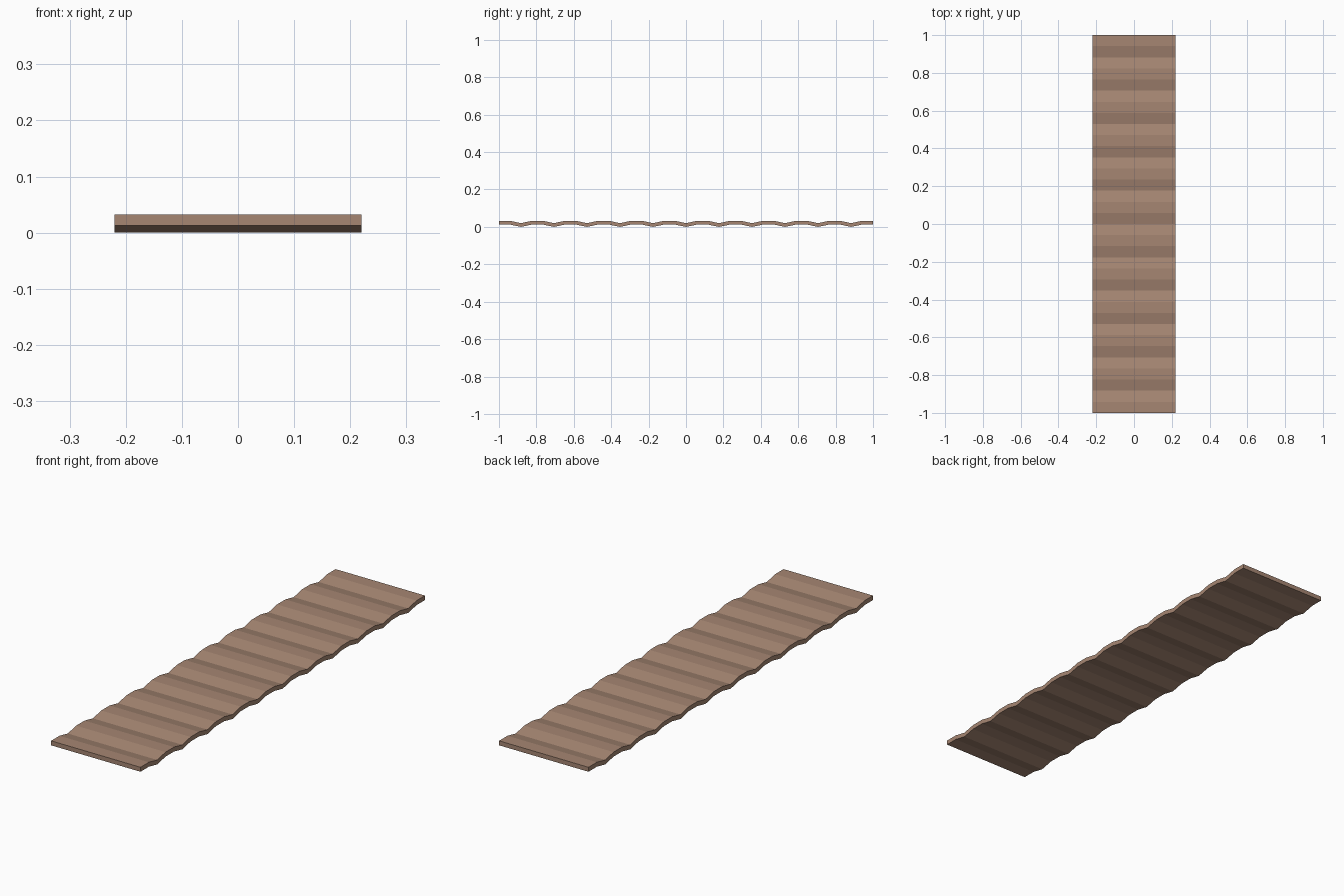
import bpy, bmesh

if "Cube" in bpy.data.objects:
    bpy.data.objects.remove(bpy.data.objects["Cube"])

HALF_WIDTH = 0.22
SEGMENTS = 34          # three facets per wave
STEP = 2.0 / SEGMENTS
AMPLITUDE = 0.0125
THICKNESS = 0.02

mat = bpy.data.materials.new("brown_sheet")
mat.diffuse_color = (0.38, 0.24, 0.17, 1.0)
mat.use_nodes = True
mat.node_tree.nodes["Principled BSDF"].inputs["Base Color"].default_value = mat.diffuse_color

# wave profile: every third point is a valley, the others form a flat crest
half = SEGMENTS // 2
wave = [(k * STEP, 0.0 if k % 3 == 0 else AMPLITUDE) for k in range(-half, half + 1)]

# corrugated sheet: lower and upper skins joined by side and end faces
bm = bmesh.new()
rings = []
for y, z in wave:
    corners = [(-HALF_WIDTH, z), (HALF_WIDTH, z),
               (HALF_WIDTH, z + THICKNESS), (-HALF_WIDTH, z + THICKNESS)]
    rings.append([bm.verts.new((x, y, h)) for x, h in corners])
for a, b in zip(rings, rings[1:]):
    for i in range(4):
        j = (i + 1) % 4
        bm.faces.new((a[i], a[j], b[j], b[i]))
bm.faces.new(rings[0])
bm.faces.new(rings[-1])
bmesh.ops.recalc_face_normals(bm, faces=bm.faces)

mesh = bpy.data.meshes.new("corrugated_sheet")
bm.to_mesh(mesh)
bm.free()
mesh.materials.append(mat)
sheet = bpy.data.objects.new("corrugated_sheet", mesh)
bpy.context.collection.objects.link(sheet)
